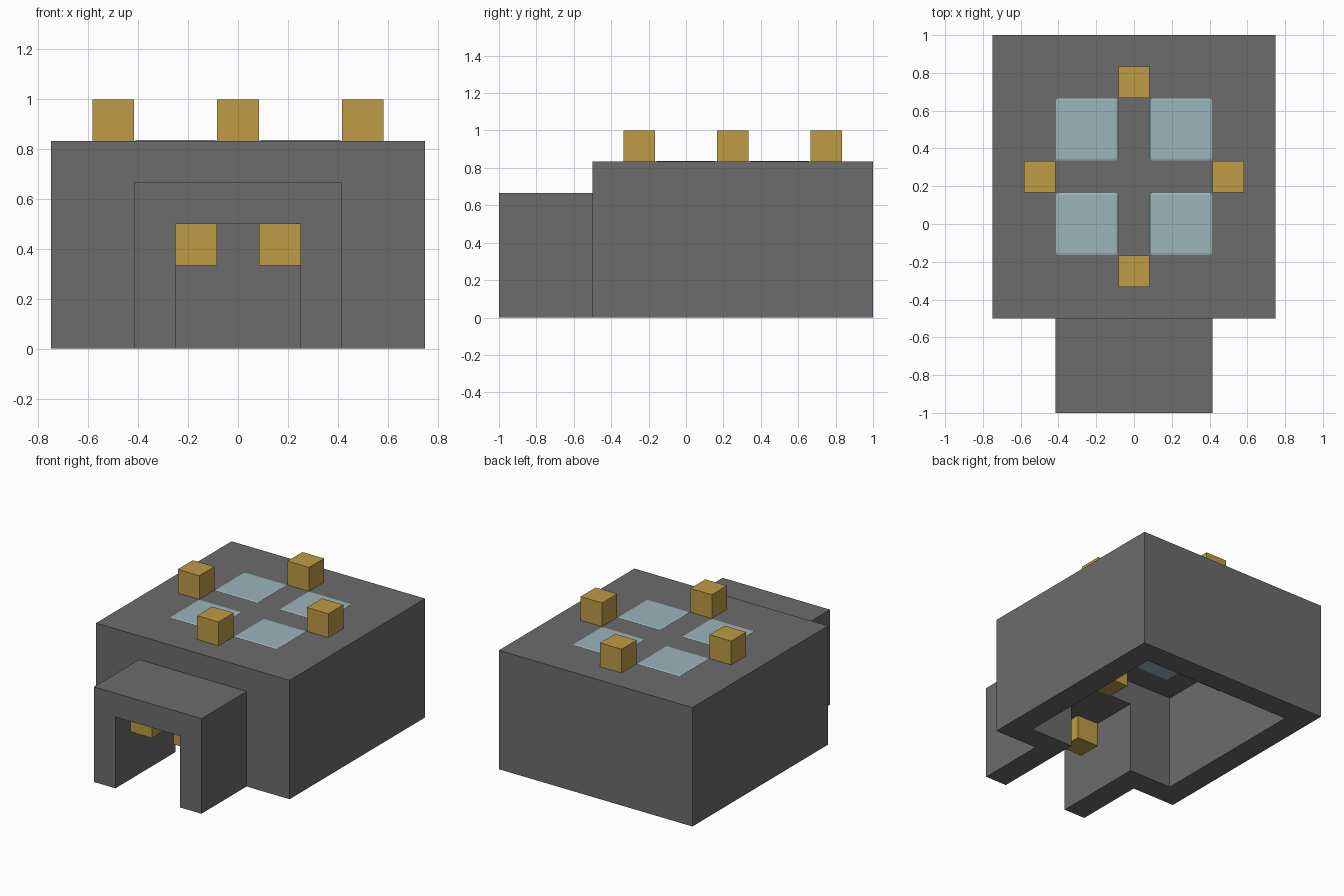
import bpy

old = bpy.data.objects.get("Cube")
if old:
    bpy.data.objects.remove(old, do_unlink=True)

U = 1 / 6  # building module: one block


def material(name, color):
    mat = bpy.data.materials.new(name)
    mat.use_nodes = True
    mat.diffuse_color = (*color, 1)
    mat.node_tree.nodes["Principled BSDF"].inputs["Base Color"].default_value = (*color, 1)
    return mat


stone = material("grey stone", (0.15, 0.15, 0.15))
gold = material("gold lamp", (0.52, 0.33, 0.06))
glass = material("pale blue glass", (0.33, 0.46, 0.50))


def box(name, low, high, mat):
    """Box between two corners given in modules."""
    bpy.ops.mesh.primitive_cube_add(size=1)
    ob = bpy.context.object
    ob.name = name
    ob.location = [(a + b) / 2 * U for a, b in zip(low, high)]
    ob.scale = [(b - a) * U for a, b in zip(low, high)]
    bpy.ops.object.transform_apply(location=False, rotation=False, scale=True)
    ob.data.materials.append(mat)
    return ob


def boolean(target, other, operation):
    mod = target.modifiers.new(other.name, "BOOLEAN")
    mod.operation = operation
    mod.solver = "EXACT"
    mod.object = other
    bpy.context.view_layer.objects.active = target
    bpy.ops.object.modifier_apply(modifier=mod.name)
    bpy.data.objects.remove(other, do_unlink=True)


# Hollow house with an entrance tunnel, open underneath
house = box("house_shell", (-4.5, -3, 0), (4.5, 6, 5), stone)
boolean(house, box("porch", (-2.5, -6, 0), (2.5, -2.5, 4), stone), "UNION")
boolean(house, box("room", (-3.5, -2, -1), (3.5, 5, 4), stone), "DIFFERENCE")
boolean(house, box("passage", (-1.5, -7, -1), (1.5, -1.5, 3), stone), "DIFFERENCE")

# Lamps on the roof, each with a twin under the ceiling
for side, x, y in (("front", 0, -1.5), ("back", 0, 4.5), ("left", 3, 1.5), ("right", -3, 1.5)):
    for level, z in (("roof", 5), ("ceiling", 3)):
        box(f"{side}_{level}_lamp", (x - .5, y - .5, z), (x + .5, y + .5, z + 1), gold)

# Lamps in the upper corners of the tunnel
for side, x in (("left", 1), ("right", -1)):
    box(f"{side}_tunnel_lamp", (x - .5, -5, 2), (x + .5, -4, 3), gold)

# Four skylights with softened edges
for row, y in (("front", 0), ("back", 3)):
    for side, x in (("left", 1.5), ("right", -1.5)):
        pane = box(f"{row}_{side}_skylight", (x - 1.04, y - 1.04, 3.98), (x + 1.04, y + 1.04, 5.02), glass)
        bevel = pane.modifiers.new("soft edges", "BEVEL")
        bevel.width = 0.02
        bevel.segments = 3
